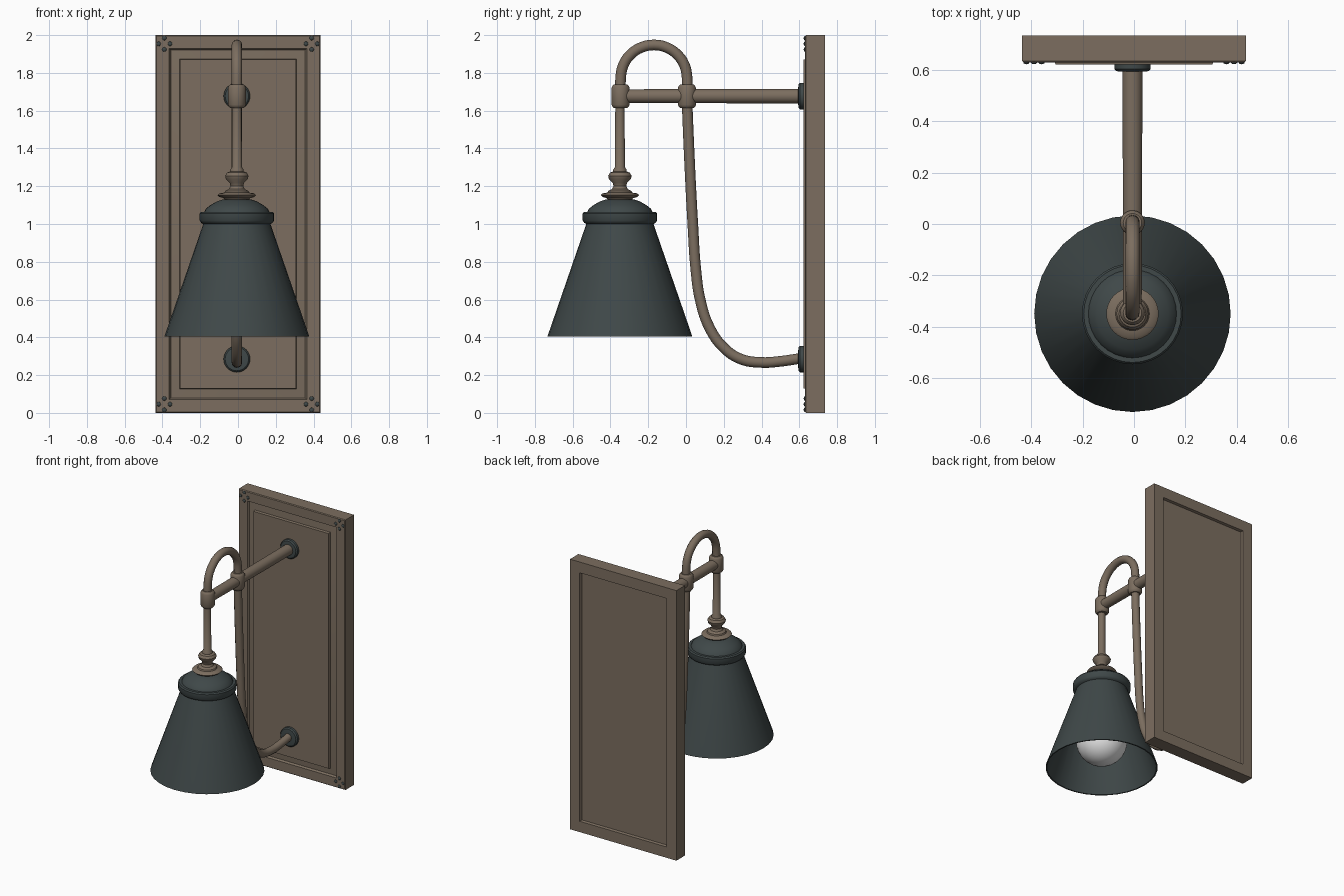
import bpy, bmesh, math
from mathutils import Matrix, Vector

if "Cube" in bpy.data.objects:
    bpy.data.objects.remove(bpy.data.objects["Cube"])

CX, SY = -0.006, -0.35      # lamp centre line, shade axis


def material(name, rgb):
    m = bpy.data.materials.new(name)
    m.diffuse_color = (*rgb, 1)
    m.use_nodes = True
    m.node_tree.nodes["Principled BSDF"].inputs["Base Color"].default_value = m.diffuse_color
    return m


bronze = material("aged_bronze", (0.20, 0.155, 0.115))
dark = material("dark_slate", (0.050, 0.065, 0.066))
white = material("bulb_white", (0.80, 0.80, 0.80))


def smooth(ob, angle=35):
    bpy.ops.object.select_all(action='DESELECT')
    ob.select_set(True)
    bpy.context.view_layer.objects.active = ob
    bpy.ops.object.shade_smooth_by_angle(angle=math.radians(angle))


def finish(bm, name, mat, angle=35, recalc=True):
    bmesh.ops.remove_doubles(bm, verts=bm.verts, dist=1e-5)
    if recalc:
        bmesh.ops.recalc_face_normals(bm, faces=bm.faces)
    me = bpy.data.meshes.new(name)
    bm.to_mesh(me)
    bm.free()
    me.materials.append(mat)
    ob = bpy.data.objects.new(name, me)
    bpy.context.collection.objects.link(ob)
    smooth(ob, angle)
    return ob


def bridge(bm, rings):
    n = len(rings[0])
    for a, b in zip(rings, rings[1:]):
        for i in range(n):
            j = (i + 1) % n
            bm.faces.new((a[i], a[j], b[j], b[i]))


def lathe(name, profile, loc, mat, along_y=False, seg=32, closed=False):
    """Revolve (radius, height) points about z, or about -y."""
    bm = bmesh.new()
    rings = [[bm.verts.new((r * math.cos(2 * math.pi * i / seg),
                            r * math.sin(2 * math.pi * i / seg), z))
              for i in range(seg)] for r, z in profile]
    bridge(bm, rings + [rings[0]] if closed else rings)
    if not closed:
        bm.faces.new(rings[0])
        bm.faces.new(rings[-1])
    if along_y:
        bmesh.ops.rotate(bm, verts=bm.verts, matrix=Matrix.Rotation(math.pi / 2, 3, 'X'))
    bmesh.ops.translate(bm, verts=bm.verts, vec=Vector(loc))
    return finish(bm, name, mat)


def tube(name, points, radius, mat, res=6):
    """Round tube through (y, z) points."""
    cu = bpy.data.curves.new(name, 'CURVE')
    cu.dimensions = '3D'
    cu.bevel_depth, cu.bevel_resolution = radius, 4
    cu.resolution_u, cu.use_fill_caps = res, True
    sp = cu.splines.new('BEZIER')
    sp.bezier_points.add(len(points) - 1)
    for p, (y, z) in zip(sp.bezier_points, points):
        p.co = (CX, y, z)
        p.handle_left_type = p.handle_right_type = 'AUTO'
    ob = bpy.data.objects.new(name, cu)
    bpy.context.collection.objects.link(ob)
    cu.materials.append(mat)
    bpy.ops.object.select_all(action='DESELECT')
    ob.select_set(True)
    bpy.context.view_layer.objects.active = ob
    bpy.ops.object.convert(target='MESH')
    smooth(bpy.context.view_layer.objects.active, 40)


# Wall plate: mitred frame, sunken border, raised panel, recessed back
bm = bmesh.new()
rings = []
for inset, y in [(0.085, 0.717), (0.08, 0.735), (0, 0.735), (0, 0.636), (0.005, 0.63),
                 (0.072, 0.63), (0.08, 0.645), (0.126, 0.638), (0.130, 0.621)]:
    w = 0.436 - inset
    rings.append([bm.verts.new(c) for c in ((-w, y, inset), (w, y, inset),
                                            (w, y, 2 - inset), (-w, y, 2 - inset))])
bridge(bm, rings)
bm.faces.new(rings[0])
bm.faces.new(rings[-1])
finish(bm, "wall_plate", bronze, 20)

# Corner studs in clusters of four
bm = bmesh.new()
for sx in (-1, 1):
    for cz in (0.046, 1.954):
        for dx, dz in ((0.03, 0), (-0.03, 0), (0, 0.03), (0, -0.03)):
            bmesh.ops.create_uvsphere(
                bm, u_segments=10, v_segments=6, radius=0.012,
                matrix=Matrix.Translation((sx * 0.39 + dx, 0.63, cz + dz))
                @ Matrix.Diagonal((1, 0.6, 1, 1)))
finish(bm, "corner_studs", dark)

# Wall rosettes
for n, z in (("upper", 1.677), ("lower", 0.285)):
    lathe(n + "_rosette", [(0.07, 0), (0.07, 0.02), (0.062, 0.028), (0.045, 0.03)],
          (CX, 0.624, z), dark, along_y=True)

# Horizontal arm
lathe("upper_arm", [(0.039, 0), (0.036, 0.965)], (CX, 0.62, 1.677), bronze, along_y=True)

# Collars where the tubes cross the arm
for n, y in (("front", -0.346), ("rear", 0.005)):
    lathe(n + "_collar", [(0.036, -0.062), (0.043, -0.055), (0.048, -0.045), (0.048, 0.045),
                          (0.043, 0.055), (0.036, 0.062)], (CX, y, 1.676), bronze)

# Arched tube over the arm
arch = [(-0.346, 1.66)] + [(-0.17 - 0.176 * math.cos(a * math.pi / 8),
                            1.772 + 0.176 * math.sin(a * math.pi / 8)) for a in range(9)]
tube("arch_tube", arch + [(0.005, 1.66)], 0.028, bronze, 3)

# Sweeping lower tube back to the wall
tube("lower_tube", [(0.005, 1.66), (0.018, 1.35), (0.036, 1.0), (0.053, 0.75), (0.075, 0.60),
                    (0.125, 0.45), (0.20, 0.345), (0.29, 0.285), (0.40, 0.267),
                    (0.50, 0.273), (0.615, 0.29)], 0.028, bronze)

# Stem with turned finial
lathe("shade_stem", [(0.024, 1.66), (0.027, 1.30), (0.036, 1.287), (0.036, 1.278),
                     (0.052, 1.272), (0.062, 1.255), (0.058, 1.238), (0.038, 1.218),
                     (0.034, 1.20), (0.042, 1.185), (0.062, 1.175), (0.066, 1.166),
                     (0.092, 1.162), (0.102, 1.153), (0.092, 1.143), (0.07, 1.137),
                     (0.06, 1.12)], (CX, SY, 0), bronze)

# Conical shade with domed cap and rolled collar, hollow inside
lathe("lamp_shade", [(0.03, 1.13), (0.075, 1.13), (0.105, 1.12), (0.14, 1.10), (0.165, 1.08),
                     (0.172, 1.064), (0.190, 1.064), (0.197, 1.055), (0.197, 1.018),
                     (0.188, 1.005), (0.178, 1.0), (0.380, 0.415), (0.383, 0.405),
                     (0.374, 0.405), (0.168, 1.0), (0.16, 1.06), (0.10, 1.105),
                     (0.03, 1.11)], (CX, SY, 0), dark, closed=True)

# Socket and bulb
lathe("bulb_socket", [(0.07, 1.12), (0.075, 0.86), (0.06, 0.85)], (CX, SY, 0), dark)
bulb = [(0.175 * math.sin(a), 0.612 - 0.175 * math.cos(a))
        for a in [math.pi * i / 16 for i in range(13)]]
lathe("light_bulb", bulb + [(0.085, 0.78), (0.06, 0.83), (0.06, 0.88)], (CX, SY, 0), white)
